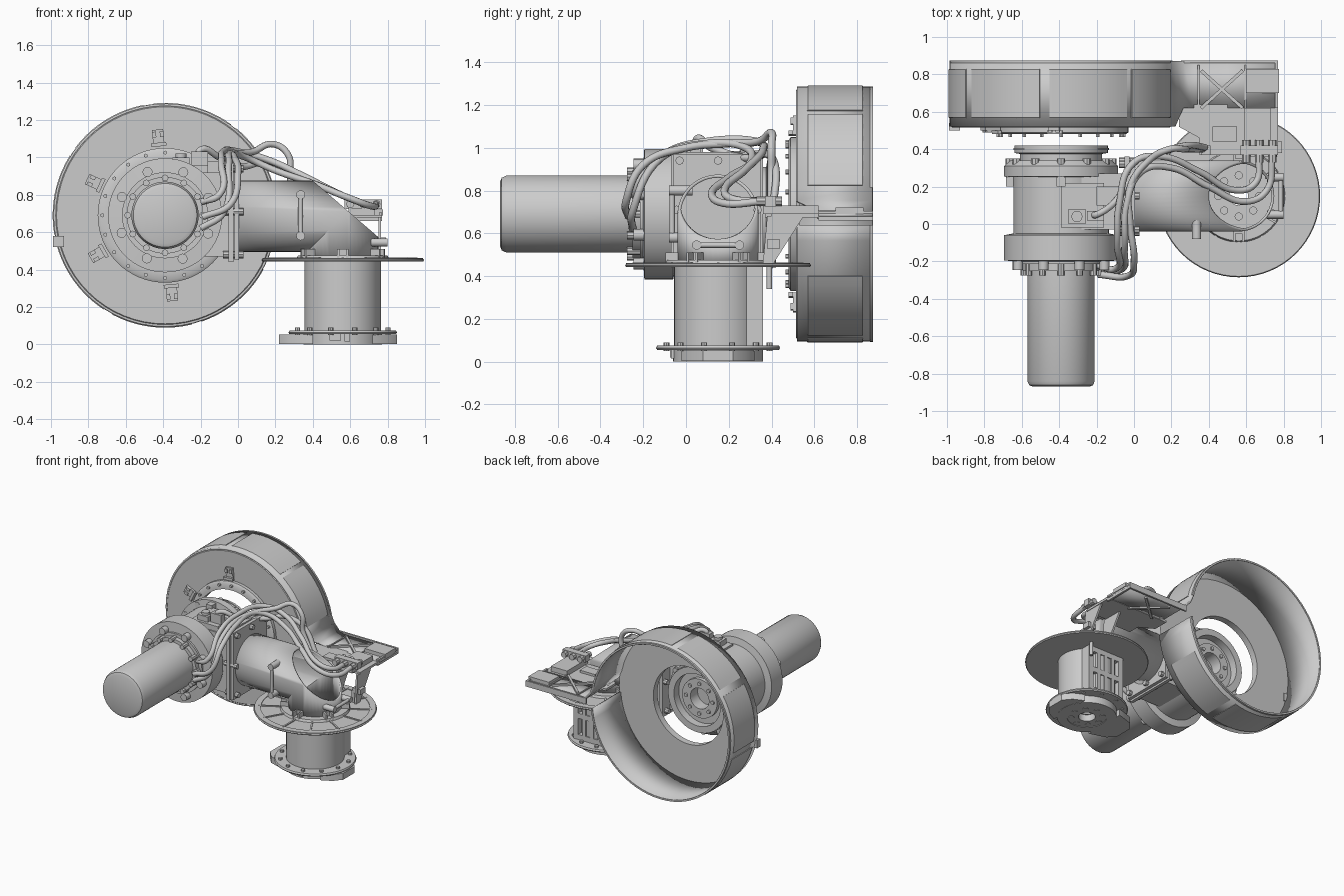
import bpy, bmesh
from math import sin, cos, radians, pi
from mathutils import Vector, Matrix

HUB = (-0.39, 0.69)    # x, z of the wheel / motor axis
COL = (0.56, 0.15)     # x, y of the column axis


def finish(name, bm, angle=35):
    bmesh.ops.recalc_face_normals(bm, faces=bm.faces)
    me = bpy.data.meshes.new(name)
    bm.to_mesh(me)
    bm.free()
    me.shade_smooth()
    me.set_sharp_from_angle(angle=radians(angle))
    ob = bpy.data.objects.new(name, me)
    bpy.context.collection.objects.link(ob)
    return ob


def lathe(name, prof, axis, c, n=64, closed=False, a0=0, a1=360):
    """Revolve (radius, height) points about a y or z axis through c."""
    bm = bmesh.new()
    full = a1 - a0 >= 360
    rings = []
    for i in range(n if full else n + 1):
        a = radians(a0 + (a1 - a0) * i / n)
        ring = []
        for r, h in prof:
            u, v = c[0] + r * cos(a), c[1] + r * sin(a)
            ring.append(bm.verts.new((u, h, v) if axis == 'y' else (u, v, h)))
        rings.append(ring)
    m = len(prof)
    for i in range(n):
        A, B = rings[i], rings[(i + 1) % len(rings)]
        for j in range(m if closed else m - 1):
            k = (j + 1) % m
            bm.faces.new((A[j], A[k], B[k], B[j]))
    if closed and not full:
        bm.faces.new(rings[0])
        bm.faces.new(rings[-1])
    bmesh.ops.remove_doubles(bm, verts=bm.verts, dist=1e-5)
    return finish(name, bm)


def rods(name, pairs, r, n=12):
    """Cylinders between point pairs, in one mesh."""
    bm = bmesh.new()
    for p, q in pairs:
        p, q = Vector(p), Vector(q)
        d = q - p
        mat = Matrix.Translation((p + q) / 2) @ d.to_track_quat('Z', 'Y').to_matrix().to_4x4()
        bmesh.ops.create_cone(bm, cap_ends=True, segments=n, radius1=r, radius2=r,
                              depth=d.length, matrix=mat)
    return finish(name, bm)


def boxes(name, bounds, turn=None):
    bm = bmesh.new()
    for x0, x1, y0, y1, z0, z1 in bounds:
        mat = Matrix.Translation(((x0 + x1) / 2, (y0 + y1) / 2, (z0 + z1) / 2)) \
            @ Matrix.Diagonal((x1 - x0, y1 - y0, z1 - z0, 1))
        bmesh.ops.create_cube(bm, size=1, matrix=mat)
    if turn:
        bm.transform(turn)
    return finish(name, bm)


def prism(name, pts, axis, h0, h1):
    bm = bmesh.new()
    f = bm.faces.new([bm.verts.new((a, b, h0) if axis == 'z' else (h0, a, b)) for a, b in pts])
    g = bmesh.ops.extrude_face_region(bm, geom=[f])['geom']
    d = (0, 0, h1 - h0) if axis == 'z' else (h1 - h0, 0, 0)
    bmesh.ops.translate(bm, vec=d, verts=[v for v in g if isinstance(v, bmesh.types.BMVert)])
    return finish(name, bm)


def hose(name, pts, r=0.018):
    cu = bpy.data.curves.new(name, 'CURVE')
    cu.dimensions = '3D'
    cu.bevel_depth, cu.bevel_resolution, cu.resolution_u, cu.use_fill_caps = r, 3, 8, True
    sp = cu.splines.new('BEZIER')
    sp.bezier_points.add(len(pts) - 1)
    for b, p in zip(sp.bezier_points, pts):
        b.co = p
        b.handle_left_type = b.handle_right_type = 'AUTO'
    bpy.context.collection.objects.link(bpy.data.objects.new(name, cu))


def on_hub(r, deg, y):
    return (HUB[0] + r * cos(radians(deg)), y, HUB[1] + r * sin(radians(deg)))


def on_col(r, deg, z):
    return (COL[0] + r * cos(radians(deg)), COL[1] + r * sin(radians(deg)), z)


# --- wheel drum: band that flows into the side shelf, front wall, ring ---
path = [(0.77, 0.685), (0.5, 0.685), (0.32, 0.685), (0.26, 0.70), (0.215, 0.75)]
path += [(on_hub(0.59, a, 0)[0], on_hub(0.59, a, 0)[2]) for a in range(12, 356, 7)]
bm = bmesh.new()
cols = [[bm.verts.new((x, y, z)) for y in (0.52 if i > 3 else 0.62, 0.872)] for i, (x, z) in enumerate(path)]
for A, B in zip(cols, cols[1:]):
    bm.faces.new((A[0], A[1], B[1], B[0]))
band = finish("drum_band_and_shelf", bm)
s = band.modifiers.new("thick", 'SOLIDIFY')
s.thickness, s.offset = 0.014, 0
lathe("drum_front_wall", [(0.33, 0.515), (0.58, 0.515), (0.594, 0.53), (0.58, 0.53), (0.33, 0.53)], 'y', HUB, closed=True)
lathe("drum_front_ring", [(0.30, 0.48), (0.345, 0.48), (0.36, 0.49), (0.36, 0.53), (0.30, 0.53)], 'y', HUB, closed=True)
lathe("drum_rim", [(0.585, 0.86), (0.598, 0.86), (0.598, 0.875), (0.585, 0.875)], 'y', HUB, closed=True, a0=12, a1=355)
for i, a in enumerate((30, 75, 122, 169, 216, 263, 310)):
    lathe(f"drum_panel_{i}", [(0.59, 0.56), (0.601, 0.57), (0.601, 0.825), (0.59, 0.835)], 'y', HUB, n=10,
          closed=True, a0=a - (17 if i == 0 else 21), a1=a + 21)
rods("drum_ring_bolts", [(on_hub(0.335, a, 0.465), on_hub(0.335, a, 0.485)) for a in range(0, 360, 18)], 0.011, 6)
for i, a in enumerate((95, 155, 210, 275)):
    t = Matrix.Translation(on_hub(0, 0, 0)) @ Matrix.Rotation(-radians(a), 4, 'Y')
    boxes(f"drum_clip_{i}", [(0.37, 0.46, -0.04, -0.02, -0.03, 0.03), (0.37, 0.39, -0.06, -0.04, -0.04, 0.04),
                             (0.42, 0.45, -0.05, -0.04, -0.03, -0.01), (0.42, 0.45, -0.05, -0.04, 0.01, 0.03)],
          Matrix.Translation((0, 0.54, 0)) @ t)
boxes("drum_latch", [(-0.99, -0.93, 0.50, 0.54, 0.52, 0.58)])

# --- motor and gearbox ---
lathe("motor_can", [(0, -0.87), (0.15, -0.87), (0.17, -0.862), (0.18, -0.84), (0.18, -0.2)], 'y', HUB)
lathe("gearbox_body", [(0, -0.215), (0.23, -0.215), (0.23, -0.2), (0.305, -0.195), (0.305, -0.06), (0.255, -0.05),
                       (0.255, 0.25), (0.305, 0.255), (0.305, 0.31), (0.27, 0.34), (0.22, 0.34), (0.22, 0.375),
                       (0.25, 0.38), (0.25, 0.42), (0.2, 0.42), (0.2, 0.36), (0.15, 0.36), (0.15, 0.39),
                       (0.08, 0.39), (0.08, 0.3), (0, 0.3)], 'y', HUB)
lathe("hub_groove_ring", [(0.22, 0.395), (0.255, 0.395), (0.255, 0.405), (0.22, 0.405)], 'y', HUB, closed=True)
lathe("motor_collar", [(0.18, -0.25), (0.205, -0.25), (0.205, -0.2), (0.18, -0.2)], 'y', HUB, closed=True)
rods("collar_bolts", [(on_hub(0.2, a, -0.275), on_hub(0.2, a, -0.2)) for a in range(0, 360, 30)], 0.018, 8)
rods("flange_bolts", [(on_hub(0.25, a, -0.245), on_hub(0.25, a, -0.19)) for a in range(22, 382, 45)], 0.027, 12)
rods("rear_flange_bolts", [(on_hub(0.275, a, 0.25), on_hub(0.275, a, 0.35)) for a in range(0, 360, 30)], 0.022, 8)
rods("hub_bolts", [(on_hub(0.115, a, 0.38), on_hub(0.115, a, 0.4)) for a in range(0, 360, 45)], 0.015, 6)
boxes("flange_ribs", [(-0.025, 0.025, 0.2, 0.25, 0.24, 0.295), (-0.025, 0.025, 0.2, 0.25, -0.295, -0.24),
                      (-0.295, -0.24, 0.2, 0.25, -0.025, 0.025)], Matrix.Translation((HUB[0], 0, HUB[1])))
boxes("gearbox_neck", [(-0.3, -0.03, -0.03, 0.27, 0.47, 0.92), (-0.39, -0.16, -0.02, 0.22, 0.85, 0.96)])
boxes("arm_flange_plate", [(-0.05, -0.025, -0.07, 0.36, 0.44, 0.98), (-0.02, 0.005, -0.06, 0.35, 0.45, 0.97)])
rods("arm_flange_bolts", [((-0.08, y, z), (0.03, y, z)) for y in (-0.03, 0.15, 0.32) for z in (0.48, 0.94)]
     + [((-0.08, y, 0.71), (0.03, y, 0.71)) for y in (-0.045, 0.335)], 0.02, 8)
boxes("sensor_block", [(-0.35, -0.26, 0.0, 0.08, 0.95, 1.0), (-0.25, -0.16, 0.02, 0.07, 0.95, 1.03),
                       (-0.2, -0.02, 0.1, 0.2, 0.92, 0.98)])
rods("sensor_cap", [((-0.305, 0.04, 0.99), (-0.305, 0.04, 1.02))], 0.03)

# --- hollow elbow: two tubes mitred together and sliced open on the outside ---
bm = bmesh.new()
for mid, rot, no in (((0.45, 0.15, 0.685), Matrix.Rotation(pi / 2, 4, 'Y'), (1, 0, -1)),
                     ((0.56, 0.15, 0.9), Matrix.Identity(4), (-1, 0, 1))):
    part = bmesh.new()
    bmesh.ops.create_cone(part, cap_ends=False, segments=48, radius1=0.19, radius2=0.19, depth=0.9,
                          matrix=Matrix.Translation(mid) @ rot)
    for co, n in (((0.56, 0.15, 0.685), no), ((0.40, 0.15, 0.875), (0.31, 0, 0.36))):
        bmesh.ops.bisect_plane(part, geom=part.verts[:] + part.edges[:] + part.faces[:],
                               plane_co=co, plane_no=n, clear_outer=True)
    tmp = bpy.data.meshes.new("tmp")
    part.to_mesh(tmp)
    part.free()
    bm.from_mesh(tmp)
    bpy.data.meshes.remove(tmp)
bmesh.ops.remove_doubles(bm, verts=bm.verts, dist=1e-4)
elbow = finish("hollow_elbow", bm)
s = elbow.modifiers.new("thick", 'SOLIDIFY')
s.thickness, s.offset = 0.015, -1

# --- grab handles on the elbow ---
rods("front_handle", [((0.335, -0.065, 0.58), (0.335, -0.065, 0.8))], 0.013)
rods("front_handle_posts", [((0.335, -0.08, z), (0.335, 0.03, z)) for z in (0.58, 0.8)], 0.024)
rods("side_handle", [((0.785, 0.05, 0.545), (0.785, 0.25, 0.545))], 0.013)
rods("side_handle_posts", [((0.71, y, 0.545), (0.80, y, 0.545)) for y in (0.05, 0.25)], 0.022)

# --- column, large disc and base ---
lathe("column_tube", [(0.205, 0.07), (0.205, 0.45), (0.175, 0.45), (0.175, 0.07)], 'z', COL, closed=True)
lathe("large_disc", [(0.18, 0.443), (0.43, 0.443), (0.435, 0.45), (0.43, 0.457), (0.18, 0.457)], 'z', COL, closed=True)
lathe("disc_rim", [(0.385, 0.455), (0.43, 0.455), (0.43, 0.462), (0.385, 0.462)], 'z', COL, closed=True)
lathe("disc_collar", [(0.18, 0.45), (0.25, 0.45), (0.24, 0.475), (0.18, 0.475)], 'z', COL, closed=True)
for i, a in enumerate(range(0, 360, 30)):
    t = Matrix.Translation((*COL, 0)) @ Matrix.Rotation(radians(a), 4, 'Z')
    boxes(f"disc_spoke_{i}", [(0.24, 0.4, -0.006, 0.006, 0.455, 0.464)], t)
    if i % 2:
        boxes(f"disc_lug_{i}", [(0.18, 0.245, -0.03, -0.018, 0.46, 0.51), (0.18, 0.245, 0.018, 0.03, 0.46, 0.51),
                                (0.18, 0.2, -0.03, 0.03, 0.46, 0.51)], t)
lathe("base_disc", [(0.05, 0.055), (0.285, 0.055), (0.29, 0.063), (0.285, 0.075), (0.05, 0.075)], 'z', COL, closed=True)
lathe("base_foot", [(0.06, 0.004), (0.14, 0.004), (0.14, 0), (0.21, 0), (0.21, 0.06), (0.06, 0.06)], 'z', COL, closed=True)
for s_, x0, x1 in (("left", 0.22, 0.40), ("right", 0.85, 0.72)):
    k = 0.05 if s_ == "left" else -0.05
    prism(f"base_{s_}_tab", [(x0, 0.08), (x0 + k, 0.02), (x1, -0.02), (x1, 0.32), (x0 + k, 0.28), (x0, 0.22)],
          'z', 0.002, 0.052)
rods("base_bolts", [(on_col(0.11, a, -0.0 + 0.001), on_col(0.11, a, 0.09)) for a in range(0, 360, 45)], 0.022)
rods("base_rim_bolts", [(on_col(0.25, a, 0.05), on_col(0.25, a, 0.09)) for a in range(15, 375, 30)], 0.014, 8)
boxes("base_front_latch", [(0.49, 0.55, -0.075, -0.04, 0.02, 0.055), (0.57, 0.6, -0.07, -0.04, 0.015, 0.055)])

# --- slotted cover on the back of the column ---
boxes("slotted_cover", [(x - 0.014, x + 0.014, 0.32, 0.36, 0.075, 0.443) for x in (0.43, 0.495, 0.56, 0.625, 0.69)]
      + [(0.42, 0.70, 0.32, 0.36, z, z + 0.04) for z in (0.075, 0.24, 0.403)]
      + [(0.405, 0.42, 0.24, 0.36, 0.075, 0.443), (0.70, 0.715, 0.24, 0.36, 0.075, 0.443)])
rods("cover_pin", [((0.72, 0.39, 0.34), (0.72, 0.39, 0.55))], 0.013)

# --- shelf deck, cross ribs and hose bracket ---
prism("shelf_deck", [(0.35, 0.37), (0.58, 0.37), (0.58, 0.40), (0.77, 0.40), (0.77, 0.64), (0.24, 0.64),
                     (0.24, 0.52), (0.35, 0.46)], 'z', 0.675, 0.692)
boxes("shelf_edges", [(0.25, 0.77, 0.86, 0.874, 0.66, 0.705), (0.755, 0.77, 0.62, 0.87, 0.66, 0.705),
                      (0.34, 0.35, 0.61, 0.85, 0.69, 0.70), (0.59, 0.6, 0.61, 0.85, 0.69, 0.70)])
for i, sgn in enumerate((1, -1)):
    t = Matrix.Translation((0.47, 0.72, 0.687)) @ Matrix.Rotation(sgn * radians(42), 4, 'Z')
    boxes(f"shelf_cross_rib_{i}", [(-0.15, 0.15, -0.009, 0.009, -0.02, 0.02)], t)
boxes("shelf_blocks", [(0.60, 0.775, 0.70, 0.83, 0.69, 0.72), (0.42, 0.55, 0.44, 0.52, 0.69, 0.71),
                       (0.59, 0.73, 0.36, 0.62, 0.69, 0.73), (0.57, 0.77, 0.37, 0.42, 0.725, 0.775),
                       (0.72, 0.79, 0.38, 0.44, 0.53, 0.57), (0.36, 0.41, 0.37, 0.42, 0.69, 0.73)])
for i, x in enumerate((0.58, 0.75)):
    prism(f"shelf_gusset_{i}", [(0.36, 0.46), (0.41, 0.46), (0.55, 0.68), (0.38, 0.68)], 'x', x, x + 0.015)
rods("hose_fittings", [((x, 0.33, 0.75), (x, 0.45, 0.75)) for x in (0.60, 0.67, 0.74)], 0.022, 8)

# --- hoses ---
hose("arched_hose", [(-0.19, -0.27, 0.68), (-0.04, -0.28, 0.75), (0.0, -0.2, 0.92), (-0.02, 0, 1.0), (-0.02, 0.2, 1.02),
                     (0.08, 0.34, 1.03), (0.19, 0.40, 1.07), (0.27, 0.40, 1.01), (0.28, 0.40, 0.88), (0.37, 0.40, 0.72)])
hose("long_hose", [(-0.2, -0.25, 0.62), (-0.08, -0.25, 0.70), (-0.05, -0.12, 0.95), (-0.04, 0.1, 1.02), (0.04, 0.28, 1.0),
                   (0.2, 0.3, 0.93), (0.4, 0.2, 0.86), (0.6, 0.12, 0.78), (0.71, 0.18, 0.74), (0.74, 0.36, 0.75)])
hose("inner_hose", [(-0.2, -0.22, 0.76), (-0.1, -0.24, 0.8), (-0.09, -0.1, 0.97), (-0.08, 0.1, 1.03), (0.0, 0.33, 1.03),
                    (0.15, 0.36, 0.99), (0.35, 0.28, 0.9), (0.55, 0.18, 0.8), (0.65, 0.22, 0.76), (0.67, 0.36, 0.75)])
hose("gearbox_hose", [(-0.22, 0.05, 1.0), (-0.2, 0.05, 1.04), (-0.1, 0.12, 1.0), (0.02, 0.3, 0.95), (0.15, 0.38, 0.97),
                      (0.28, 0.42, 0.9), (0.38, 0.41, 0.74)])
